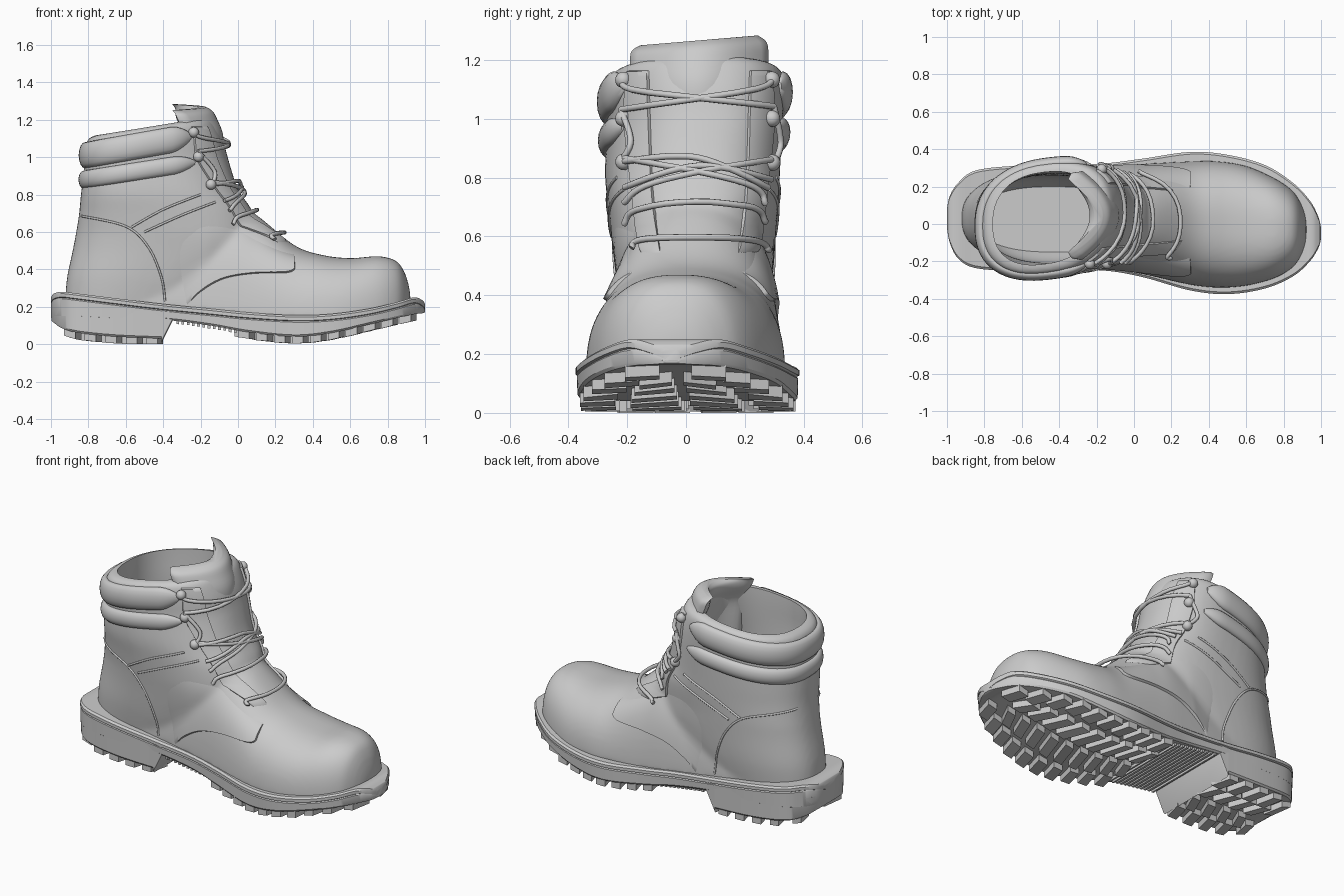
import bpy, bmesh, math
from mathutils import Vector
from mathutils.bvhtree import BVHTree

if "Cube" in bpy.data.objects:
    bpy.data.objects.remove(bpy.data.objects["Cube"])

def spline(pts, n=6):  # Catmull-Rom through points of any dimension
    out = []
    for i in range(len(pts) - 1):
        quad = pts[max(i - 1, 0)], pts[i], pts[i + 1], pts[min(i + 2, len(pts) - 1)]
        for t in (k / n for k in range(n)):
            out.append(tuple(0.5 * (2 * q + (r - p) * t + (2 * p - 5 * q + 4 * r - s) * t * t
                                    + (3 * q - p - 3 * r + s) * t ** 3) for p, q, r, s in zip(*quad)))
    return out + [tuple(pts[-1])]

def loft(rings):  # closed rings joined into a capped skin
    m = len(rings[0])
    verts = [p for r in rings for p in r]
    faces = [(i * m + j, i * m + (j + 1) % m, (i + 1) * m + (j + 1) % m, (i + 1) * m + j)
             for i in range(len(rings) - 1) for j in range(m)]
    return verts, faces + [tuple(range(m))[::-1], tuple(range(len(verts) - m, len(verts)))]

def shade(ob, angle):
    bpy.context.view_layer.update()
    for o in list(bpy.context.view_layer.objects):
        if o:
            o.select_set(False)
    bpy.context.view_layer.objects.active = ob
    ob.select_set(True)
    bpy.ops.object.shade_smooth_by_angle(angle=math.radians(angle))

def build(name, parts, angle=0):
    verts, faces = [], []
    for v, f in parts:
        faces += [tuple(i + len(verts) for i in q) for q in f]
        verts += v
    me = bpy.data.meshes.new(name)
    me.from_pydata(verts, [], faces)
    bm = bmesh.new()
    bm.from_mesh(me)
    bmesh.ops.recalc_face_normals(bm, faces=bm.faces)
    bm.to_mesh(me)
    bm.free()
    ob = bpy.data.objects.new(name, me)
    bpy.context.collection.objects.link(ob)
    if angle:
        shade(ob, angle)
    return ob

def tube(name, paths, radius):
    cu = bpy.data.curves.new(name, 'CURVE')
    cu.dimensions, cu.bevel_depth, cu.bevel_resolution, cu.use_fill_caps = '3D', radius, 2, True
    for path in paths:
        sp = cu.splines.new('POLY')
        sp.points.add(len(path) - 1)
        for p, co in zip(sp.points, path):
            p.co = (*co, 1)
    bpy.context.collection.objects.link(bpy.data.objects.new(name, cu))

def pw(c, n):
    return math.copysign(abs(c) ** (2 / n), c)

def shaft_point(lv, a):  # point at angle a on a tilted egg-shaped shaft ring
    xb, zb, xf, zf, lo, hi = lv
    x = (xb + xf) / 2 + (xf - xb) / 2 * pw(math.cos(a), 2.4)
    z = zb + (zf - zb) * (x - xb) / (xf - xb)
    lean = 0.12 * min(1, max(0, (z - 0.6) / 0.4)) * (x + 0.45)
    return (x, (lo + hi) / 2 + (hi - lo) / 2 * pw(math.sin(a), 2.4) + lean, z)

def shaft_loft(levels):
    return loft([[shaft_point(lv, 2 * math.pi * k / 56) for k in range(56)] for lv in spline(levels, 5)])

def arch(x, lo, hi, zb, zt, n):  # rounded cross-section of the foot
    return [(x, (lo + hi) / 2 + (hi - lo) / 2 * pw(math.cos(a), n), zb + (zt - zb) * pw(abs(math.sin(a)), n))
            for a in (math.pi * k / 32 for k in range(33))]

# Upper: shaft and foot lofts fused together, then hollowed
shaft = shaft_loft([
    (-.925, .2, -.1, .2, -.2, .26), (-.915, .35, 0, .35, -.225, .285), (-.88, .52, .1, .52, -.245, .3),
    (-.852, .68, .08, .7, -.265, .31), (-.84, .8, 0, .83, -.275, .315), (-.825, .92, -.055, 1.0, -.265, .32),
    (-.82, 1.02, -.08, 1.1, -.265, .325), (-.805, 1.09, -.12, 1.19, -.26, .325),
    (-.77, 1.115, -.15, 1.215, -.225, .29)])
foot = loft([arch(*s) for s in spline([
    (-.6, -.2, .26, .2, .6, 2.2), (-.3, -.22, .29, .18, .7, 2.2), (-.05, -.25, .315, .16, .775, 2.2),
    (.1, -.28, .325, .14, .69, 2.2), (.3, -.325, .335, .13, .53, 2.3), (.45, -.34, .335, .13, .477, 2.5),
    (.6, -.33, .31, .14, .46, 2.6), (.75, -.29, .245, .16, .47, 2.6), (.845, -.235, .18, .18, .445, 2.5),
    (.89, -.175, .115, .19, .385, 2.4), (.915, -.11, .05, .2, .305, 2.2), (.922, -.06, 0, .2, .25, 2)], 6)])
upper = build("boot_upper", [shaft, foot])
cavity = build("cavity_cutter", [shaft_loft([
    (-.84, .34, -.02, .34, -.15, .2), (-.82, .45, -.03, .45, -.2, .25), (-.8, .6, -.06, .65, -.21, .26),
    (-.775, .9, -.17, .95, -.215, .27), (-.755, 1.1, -.21, 1.17, -.21, .28), (-.75, 1.35, -.2, 1.42, -.215, .285)])])
cavity.hide_render = True
m = upper.modifiers.new("fuse", 'REMESH')
m.mode, m.voxel_size = 'VOXEL', 0.013
m = upper.modifiers.new("soften", 'SMOOTH')
m.factor, m.iterations = 0.5, 8
m = upper.modifiers.new("hollow", 'BOOLEAN')
m.operation, m.solver, m.object = 'DIFFERENCE', 'EXACT', cavity
baked = bpy.data.meshes.new_from_object(upper.evaluated_get(bpy.context.evaluated_depsgraph_get()))
upper.modifiers.clear()
upper.data = baked
bpy.data.objects.remove(cavity)
shade(upper, 50)
bm = bmesh.new()
bm.from_mesh(baked)
tree = BVHTree.FromBMesh(bm)
bm.free()

def on_side(x, z, s, off):  # point on the upper seen from side s
    loc, nor = tree.ray_cast(Vector((x, 2 * s, z)), Vector((0, -s, 0)))[:2]
    return tuple(loc + nor * off) if loc else None

def on_front(y, z, off):  # point on the upper seen from the toe
    loc, nor = tree.ray_cast(Vector((2, y, z)), Vector((-1, 0, 0)))[:2]
    return tuple(loc + nor * off) if loc else (-.3, y, z)

def patch(edge_a, edge_b, project):  # grid between two edges, laid on the upper
    A, B = spline(edge_a, 8), spline(edge_b, 8)
    rows = [0, .03, .1, .2, .3, .4, .5, .6, .7, .8, .9, .97, 1]
    n = len(rows)
    verts = [project(a[0] + (b[0] - a[0]) * v, a[1] + (b[1] - a[1]) * v, i / (len(A) - 1), v)
             for i, (a, b) in enumerate(zip(A, B)) for v in rows]
    return verts, [(i * n + j, i * n + j + 1, (i + 1) * n + j + 1, (i + 1) * n + j)
                   for i in range(len(A) - 1) for j in range(n - 1)]

# Quarter panels overlapping the vamp, and lace facings
low = [(-.27, .2), (-.2, .275), (-.08, .345), (.08, .375), (.26, .38), (.305, .4)]
top = [(-.35, .6), (-.2, .66), (-.02, .64), (.1, .57), (.22, .51), (.305, .485)]
for s, tag in ((-1, "right"), (1, "left")):
    def quarter(x, z, u, v):
        off = -.008 if v == 0 or u == 1 else .014 * min(1, u * 4) * (1 - v ** 3) - .004 * v ** 3
        return on_side(x, z, s, off) or (x, .2 * s, z)
    def facing(y, z, u, v):
        return on_front(y, z, -.008 if v in (0, 1) or u in (0, 1) else .012)
    build("quarter_panel_" + tag, [patch(low, top, quarter)], 60)
    inner, outer = ([(.045 + s * w, z) for w, z in zip(ws, (.54, .75, 1.0, 1.17))]
                    for ws in ((.13, .155, .165, .17), (.2, .225, .25, .24)))
    build("lace_facing_" + tag, [patch(inner, outer, facing)], 60)

# Stitched seams: heel counter and ankle band
seams = [[(-.835, .685), (-.6, .63), (-.48, .52), (-.41, .36), (-.39, .23)],
         [(-.57, .625), (-.4, .72), (-.2, .8)], [(-.5, .6), (-.3, .69), (-.12, .76)]]
tube("seams", [[p for p in (on_side(x, z, s, .001) for x, z in spline(sm, 10)) if p]
               for sm in seams for s in (-1, 1)], .006)

def roll(lv, half_h, half_t):  # padded roll around the back of the collar
    rings, n = [], 56
    for k in range(n + 1):
        a = math.radians(62 + 236 * k / n)
        p, q = Vector(shaft_point(lv, a)), Vector(shaft_point(lv, a + .02))
        out = Vector((q.y - p.y, p.x - q.x, 0)).normalized()
        f = max(.05, min(1, math.sin(math.pi * k / n) * 5)) ** .5
        rings.append([tuple(p + out * (half_t * f * math.cos(b)) + Vector((0, 0, half_h * f * math.sin(b))))
                      for b in (2 * math.pi * j / 16 for j in range(16))])
    return loft(rings)
build("collar_rolls", [roll((-.818, 1.01, -.08, 1.14, -.263, .323), .07, .034),
                       roll((-.825, .88, -.05, 1.0, -.268, .32), .048, .028)], 60)

# Tongue
rings, us = [], [-1 + k / 10 for k in range(21)]
for z, xo, th, hw in spline([(.85, -.065, .1, .2), (1.0, -.075, .1, .21), (1.12, -.08, .11, .23),
                             (1.2, -.11, .12, .235), (1.245, -.135, .1, .23), (1.267, -.17, .04, .2)], 4):
    k = max(0, z - 1.1) * .1
    rings.append([(xo - .17 * u * u, .045 + hw * u, z + k * u) for u in us]
                 + [(xo - .17 * u * u - th * (1 - u ** 6 * .7), .045 + hw * u * .98, z + k * u) for u in us[::-1]])
build("tongue", [loft(rings)], 50)

# Laces: two straight bars, then crosses and side runs between hooks
rows = [((-.17, .545), (-.12, .575), (.2, .575), (.26, .545)), ((-.19, .64), (-.13, .69), (.19, .7), (.25, .65)),
        ((-.19, .71), (-.1, .77), (.27, .86)), ((.25, .71), (.19, .77), (-.19, .86)),
        ((-.19, .76), (.04, .83), (.27, .79)), ((-.19, .85), (.04, .86), (.26, .76)),
        ((-.2, 1.13), (-.14, 1.09), (.28, 1.04)), ((.28, 1.13), (.2, 1.09), (-.2, 1.03)),
        ((-.2, .85), (-.17, .92), (-.2, 1.03)), ((.28, .85), (.3, .92), (.28, 1.04))]
tube("laces", [[on_front(y, z, .024) for y, z in spline(r, 8)] for r in rows], .011)

# Lace hooks
bm = bmesh.new()
for y, z in ((y, z) for y in (-.2, .28) for z in (.85, 1.0, 1.13)):
    r = bmesh.ops.create_uvsphere(bm, u_segments=16, v_segments=10, radius=.028)
    bmesh.ops.translate(bm, verts=r["verts"], vec=on_front(y, z, .015))
hooks = build("lace_hooks", [])
bm.to_mesh(hooks.data)
shade(hooks, 60)

def slab(st, prof):  # sole cross-section from an edge profile
    x, lo, hi, zb, zt = st
    edge = [(d, (zt if t else zb) + h) for d, t, h in prof]
    return [(x, lo + d, z) for d, z in edge] + [(x, hi - d, z) for d, z in edge[::-1]]

# Sole with grooved welt, and heel block with slanted breast: x, y low, y high, z bottom, z top
sole = spline([(-1, -.02, .08, .14, .25), (-.985, -.1, .15, .14, .27), (-.94, -.185, .22, .14, .28),
               (-.85, -.235, .285, .14, .27), (-.65, -.25, .31, .13, .245), (-.4, -.245, .315, .13, .215),
               (-.15, -.25, .325, .1, .19), (.05, -.285, .35, .065, .17), (.3, -.355, .385, .04, .155),
               (.5, -.375, .37, .06, .162), (.7, -.345, .315, .105, .19), (.85, -.28, .22, .14, .225),
               (.94, -.2, .125, .16, .25), (.985, -.13, .04, .165, .235), (1, -.08, -.02, .17, .215)], 8)
welt = [(.012, 1, 0), (0, 1, -.01), (0, 1, -.028), (.01, 1, -.032), (.004, 1, -.038), (.006, 0, .01), (.015, 0, 0)]
build("sole", [loft([slab(s, welt) for s in sole])], 30)
heel = spline([(-.998, -.01, .07, .125, .2), (-.985, -.095, .145, .115, .2), (-.94, -.18, .215, .085, .2),
               (-.85, -.23, .28, .06, .2), (-.65, -.245, .305, .04, .19), (-.41, -.24, .31, .03, .18)], 8)
breast = [(-.41, -.24, .31, .004, .18), (-.35, -.24, .31, .125, .18)]
build("heel", [loft([slab(s, [(0, 1, 0), (.003, 0, .01), (.012, 0, 0)]) for s in heel + breast])], 30)

def at(st, x):
    return min(st, key=lambda s: abs(s[0] - x))

def lug(st, x, w, y0, y1, skew, h=.036):  # skewed tread block
    c = [(x, y0), (x + w, y0), (x + w + skew, y1), (x + skew, y1)]
    v = [(a, b, max(0, at(st, a)[3] - h)) for a, b in c] + [(a, b, at(st, a)[3] + .02) for a, b in c]
    return v, [(3, 2, 1, 0), (4, 5, 6, 7)] + [(i, (i + 1) % 4, 4 + (i + 1) % 4, 4 + i) for i in range(4)]

# Tread lugs around the rim and in the middle, and fine ribs under the arch
tread = [lug(sole, x, .014, -.23, .3, 0, .015) for x in (-.33 + i * .028 for i in range(12))]
for st, x0, step, count in ((sole, 0, .096, 10), (heel, -.93, .11, 5)):
    for x in (x0 + i * step for i in range(count)):
        lo, hi = max(at(st, x)[1], at(st, x + .06)[1]), min(at(st, x)[2], at(st, x + .06)[2])
        tread += [lug(st, x, .06, lo + .012, lo + .13, .03), lug(st, x, .06, hi - .012, hi - .13, .03)]
        if hi - lo > .42:
            tread += [lug(st, x + .03, .055, (lo + hi) / 2 + s * .02, (lo + hi) / 2 + s * (hi - lo) * .25, -.05)
                      for s in (-1, 1)]
build("tread", tread)
